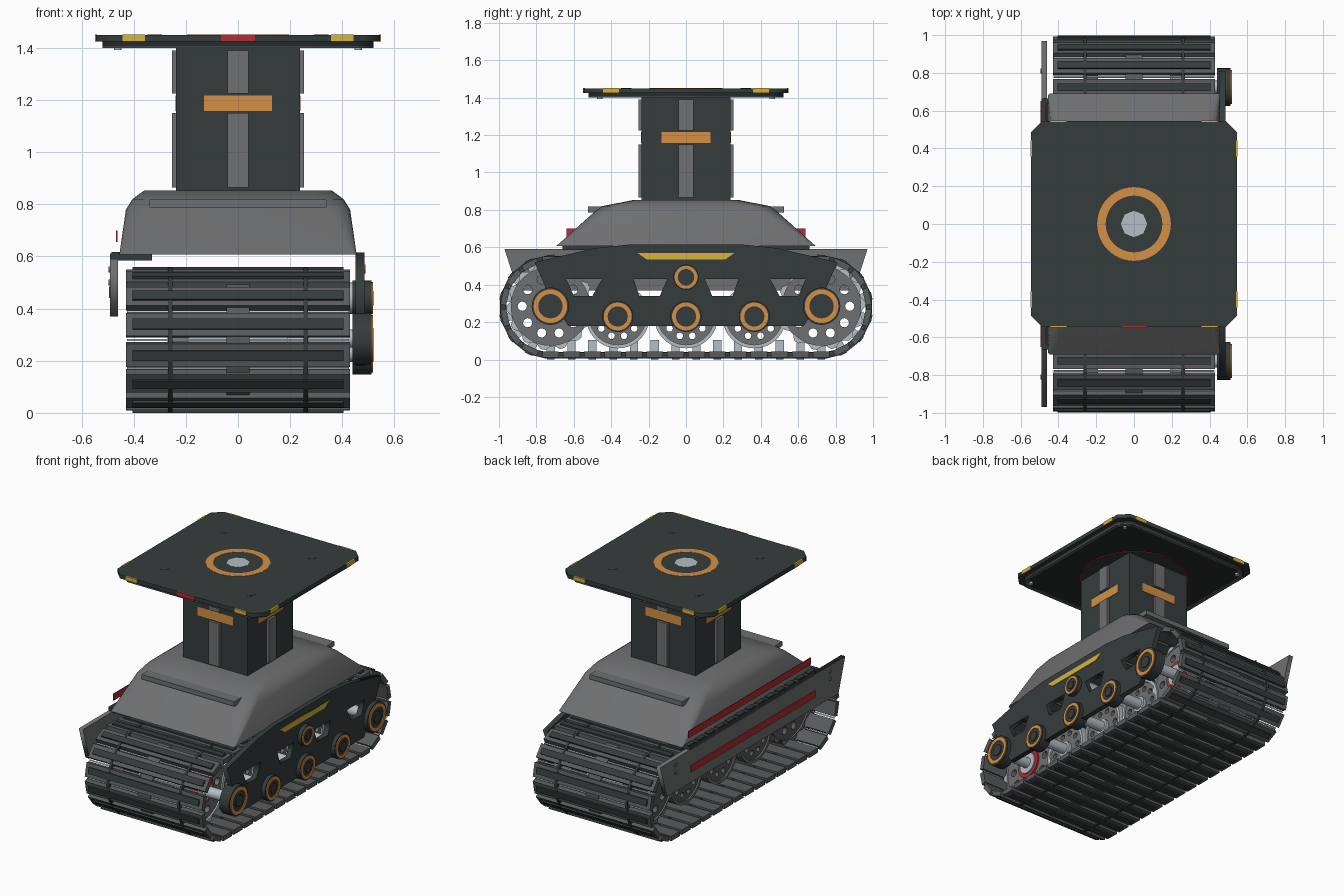
import bpy, bmesh
from math import pi, cos, sin
from mathutils import Matrix, Vector

old = bpy.data.objects.get("Cube")
if old:
    bpy.data.objects.remove(old, do_unlink=True)


def material(name, r, g, b):
    m = bpy.data.materials.new(name)
    m.use_nodes = True
    m.diffuse_color = (r, g, b, 1)
    bsdf = next(n for n in m.node_tree.nodes if n.type == 'BSDF_PRINCIPLED')
    bsdf.inputs["Base Color"].default_value = (r, g, b, 1)
    return m


DARK = material("dark_armour", .036, .045, .045)
BLACK = material("black_underside", .02, .024, .025)
GREY = material("hull_grey", .158, .16, .164)
TRACK = material("track_grey", .1, .107, .11)
STEEL = material("light_steel", .46, .52, .56)
ORANGE = material("orange_trim", .66, .28, .06)
YELLOW = material("yellow_marking", .68, .46, .04)
RED = material("red_marking", .45, .025, .03)


def add(name, mesh, *mats):
    ob = bpy.data.objects.new(name, mesh)
    bpy.context.collection.objects.link(ob)
    for m in mats:
        mesh.materials.append(m)
    return ob


def smooth_shade(ob, angle):
    bpy.ops.object.select_all(action='DESELECT')
    ob.select_set(True)
    bpy.context.view_layer.objects.active = ob
    bpy.ops.object.shade_smooth_by_angle(angle=angle)


def box_into(bm, lo, hi, slot=0, matrix=Matrix()):
    lo, hi = Vector(lo), Vector(hi)
    m = matrix @ Matrix.Translation((lo + hi) / 2) @ Matrix.Diagonal((*(hi - lo), 1))
    for v in bmesh.ops.create_cube(bm, size=1, matrix=m)["verts"]:
        for f in v.link_faces:
            f.material_index = slot


def box(name, lo, hi, mat):
    bm, me = bmesh.new(), bpy.data.meshes.new(name)
    box_into(bm, lo, hi)
    bm.to_mesh(me)
    bm.free()
    return add(name, me, mat)


def circle(u, v, r, n=32, tooth=0):
    return [(u + (r - tooth * (i % 4 > 1)) * cos(2 * pi * i / n),
             v + (r - tooth * (i % 4 > 1)) * sin(2 * pi * i / n)) for i in range(n)]


def prism(name, loops, lo, hi, mat, axis='X', smooth=False):
    """Extrude an outline (later loops cut holes) along the axis."""
    cu = bpy.data.curves.new(name, 'CURVE')
    cu.dimensions, cu.fill_mode, cu.extrude = '2D', 'BOTH', (hi - lo) / 2
    for pts in loops:
        sp = cu.splines.new('POLY')
        sp.points.add(len(pts) - 1)
        sp.use_cyclic_u = True
        for p, (u, v) in zip(sp.points, pts):
            p.co = (u, v, 0, 1)
    tmp = bpy.data.objects.new(name + "_outline", cu)
    bpy.context.collection.objects.link(tmp)
    deps = bpy.context.evaluated_depsgraph_get()
    me = bpy.data.meshes.new_from_object(tmp.evaluated_get(deps))
    bpy.data.objects.remove(tmp, do_unlink=True)
    me.materials.clear()
    rot = Matrix(((0, 0, 1), (1, 0, 0), (0, 1, 0))).to_4x4() if axis == 'X' else Matrix()
    me.transform(rot @ Matrix.Translation((0, 0, (lo + hi) / 2)))
    bm = bmesh.new()
    bm.from_mesh(me)
    bmesh.ops.remove_doubles(bm, verts=bm.verts, dist=1e-5)
    bmesh.ops.recalc_face_normals(bm, faces=bm.faces)
    bm.to_mesh(me)
    bm.free()
    ob = add(name, me, mat)
    if smooth:
        smooth_shade(ob, .6)
    return ob


def ring(name, u, v, r, inner, lo, hi, mat, axis='X', n=32):
    loops = [circle(u, v, r, n)] + ([circle(u, v, inner, n)] if inner else [])
    return prism(name, loops, lo, hi, mat, axis, n > 8)


def chamfered(s, c):
    return [(s, c - s), (s, s - c), (s - c, s), (c - s, s),
            (-s, s - c), (-s, c - s), (c - s, -s), (s - c, -s)]


def mirrored(half):
    return half + [(-u, v) for u, v in reversed(half)]


# Track belt: one wide link repeated round the loop
Y, Z, R, LINKS = .72, .28, .25, 40
total = 4 * Y + 2 * pi * R
pitch = total / LINKS


def at_loop(s):
    s %= total
    if s < 2 * Y:
        y, z, a = s - Y, Z - R, 0
    elif s < 2 * Y + pi * R:
        a = (s - 2 * Y) / R
        y, z = Y + R * sin(a), Z - R * cos(a)
    elif s < 4 * Y + pi * R:
        y, z, a = 3 * Y + pi * R - s, Z + R, pi
    else:
        a = pi + (s - 4 * Y - pi * R) / R
        y, z = R * sin(a) - Y, Z - R * cos(a)
    return Matrix.Translation((0, y, z)) @ Matrix.Rotation(a, 4, 'X')


bm, me = bmesh.new(), bpy.data.meshes.new("track_belt")
for i in range(LINKS):
    m, gap = at_loop(Y + (i + .5) * pitch), at_loop(Y + (i + 1) * pitch)
    box_into(bm, (-.43, -.045, -.02), (.43, .045, .012), 0, m)
    box_into(bm, (-.405, -.02, -.03), (.405, .02, -.018), 1, m)
    box_into(bm, (-.025, -.022, .01), (.025, .022, .075), 2, m)
    box_into(bm, (-.425, -.004, -.004), (.425, .004, .004), 2, gap)
    box_into(bm, (-.045, -.02, -.012), (.045, .02, .01), 0, gap)
    for x in (-.26, .26):
        box_into(bm, (x - .008, -.04, -.024), (x + .008, .04, .008), 1, gap)
bm.to_mesh(me)
bm.free()
add("track_belt", me, TRACK, DARK, STEEL)

# Running gear: sprockets, road wheels, axles and the hubs on the side plate
sprockets = [(-.725, .285, .235, .1), (.725, .285, .235, .1)]
gear = sprockets + [(y, .23, .17, .083) for y in (-.365, 0, .365)]
for y, z, r, hub in gear:
    holes = [circle(y + .64 * r * cos(k * pi / 5), z + .64 * r * sin(k * pi / 5), .105 * r, 12)
             for k in range(10)]
    tooth = .02 if r > .2 else 0
    for side, x, face, edge in (("left", .2, GREY, STEEL), ("right", -.25, TRACK, GREY)):
        prism(side + "_wheel", [circle(y, z, r * .9)] + holes, x, x + .05, face)
        prism(side + "_wheel_rim", [circle(y, z, r, 56, tooth), circle(y, z, r * .89, 56)],
              x - .01, x + .06, edge)
    ring("axle", y, z, .035, 0, -.27, .45, STEEL, n=16)
    ring("left_wheel_cap", y, z, r * .3, 0, .245, .27, STEEL)
for y, z, r, hub in sprockets:
    ring("sprocket_red_ring", y, z, .095, .07, .245, .262, RED)
ring("return_roller", 0, .44, .06, 0, -.25, .45, STEEL)
for y, z, r, hub in gear + [(0, .44, 0, .068)]:
    ring("hub", y, z, hub, 0, .44, .512, DARK)
    ring("hub_trim", y, z, hub * .9, hub * .65, .51, .518, ORANGE)
    ring("hub_bolt", y, z, hub * .4, 0, .51, .519, DARK, n=8)

# Left side plate with tapered windows and a yellow stripe
outline = mirrored([(.63, .18), (.74, .36), (.81, .52), (.49, .595), (.3, .615)])
windows = []
for s in (-1, 1):
    for wide, narrow in (((.45, .64), (.5, .6)), ((.1, .28), (.14, .25))):
        windows.append([(s * wide[0], .43), (s * wide[1], .43),
                        (s * narrow[1], .34), (s * narrow[0], .34)])
prism("left_side_plate", [outline] + windows, .45, .485, DARK)
prism("side_stripe", [mirrored([(.21, .535), (.26, .57)])], .484, .489, YELLOW)

# Right fender, its bracket and red stripes
prism("right_fender", [mirrored([(.9, .37), (.97, .59)])], -.49, -.46, GREY)
box("fender_bracket", (-.49, -.66, .585), (-.33, .66, .612), DARK)
for i in range(13):
    y = (i - 6) * .105
    box("bracket_block", (-.485, y - .035, .61), (-.455, y + .035, .618), DARK)
box("fender_stripe", (-.495, -.65, .44), (-.489, .65, .485), RED)
box("hull_stripe", (-.468, -.64, .655), (-.463, .64, .7), RED)
for y in (-.81, .81):
    for z in (.5, .55):
        ring("fender_bolt", y, z, .012, 0, -.496, -.488, GREY, n=8)

# Hull: stacked sections whose corners round off towards the top
STEPS = 6
bm, me = bmesh.new(), bpy.data.meshes.new("hull")
rings = []
for x, y, z, r in ((.455, .692, .608, .015), (.43, .5, .78, .08),
                   (.405, .45, .82, .1), (.36, .28, .853, .11)):
    section = []
    for q, (a, b) in enumerate(((1, 1), (-1, 1), (-1, -1), (1, -1))):
        for k in range(STEPS):
            t = (q + k / (STEPS - 1)) * pi / 2
            section.append(bm.verts.new((a * (x - r) + r * cos(t), b * (y - r) + r * sin(t), z)))
    rings.append(section)
for low, high in zip(rings, rings[1:]):
    for k in range(len(low)):
        n = (k + 1) % len(low)
        bm.faces.new((low[k], low[n], high[n], high[k]))
bm.faces.new(rings[-1])
bm.faces.new(rings[0][::-1])
bm.to_mesh(me)
bm.free()
smooth_shade(add("hull", me, GREY), .65)
for s in (-1, 1):
    lo, hi = sorted((s * .42, s * .525))
    box("hull_ledge", (-.34, lo, .787), (.34, hi, .818), GREY)

# Column with a split strip and an orange bar on every side
box("column", (-.237, -.237, .84), (.237, .237, 1.41), DARK)
for k in range(4):
    turn = Matrix.Rotation(k * pi / 2, 4, 'Z')
    for name, lo, hi, mat in (
            ("column_strip_low", (-.04, -.254, .865), (.04, -.23, 1.15), GREY),
            ("column_strip_high", (-.04, -.254, 1.225), (.04, -.23, 1.39), GREY),
            ("column_bar", (-.13, -.24, 1.158), (.13, -.235, 1.217), ORANGE)):
        box(name, lo, hi, mat).data.transform(turn)

# Top platform with edge markings
ring("platform_collar", 0, 0, .34, 0, 1.402, 1.41, RED, 'Z', 48)
ring("platform_collar_base", 0, 0, .333, 0, 1.4, 1.405, DARK, 'Z', 48)
prism("platform_underside", [chamfered(.52, .07)], 1.406, 1.426, BLACK, 'Z')
prism("underside_frame", [chamfered(.52, .07), chamfered(.495, .065)], 1.4, 1.408, TRACK, 'Z')
prism("platform", [chamfered(.545, .06)], 1.424, 1.45, DARK, 'Z')
for k in range(4):
    turn = Matrix.Rotation(k * pi / 2, 4, 'Z')
    for x in (-.4, .4):
        box("edge_marking", (x - .043, -.549, 1.425), (x + .043, -.54, 1.4505),
            YELLOW).data.transform(turn)
    u, v = (turn @ Vector((.32, .32, 0))).xy
    ring("platform_bolt", u, v, .028, 0, 1.448, 1.4515, DARK, 'Z', 16)
    u, v = u * 1.44, v * 1.44
    ring("underside_bolt", u, v, .014, 0, 1.392, 1.41, STEEL, 'Z', 12)
box("front_marking", (-.065, -.55, 1.425), (.065, -.54, 1.4505), RED)
ring("platform_ring", 0, 0, .195, .15, 1.448, 1.4515, ORANGE, 'Z', 48)
ring("platform_cap", 0, 0, .07, 0, 1.448, 1.4515, STEEL, 'Z', 8)
